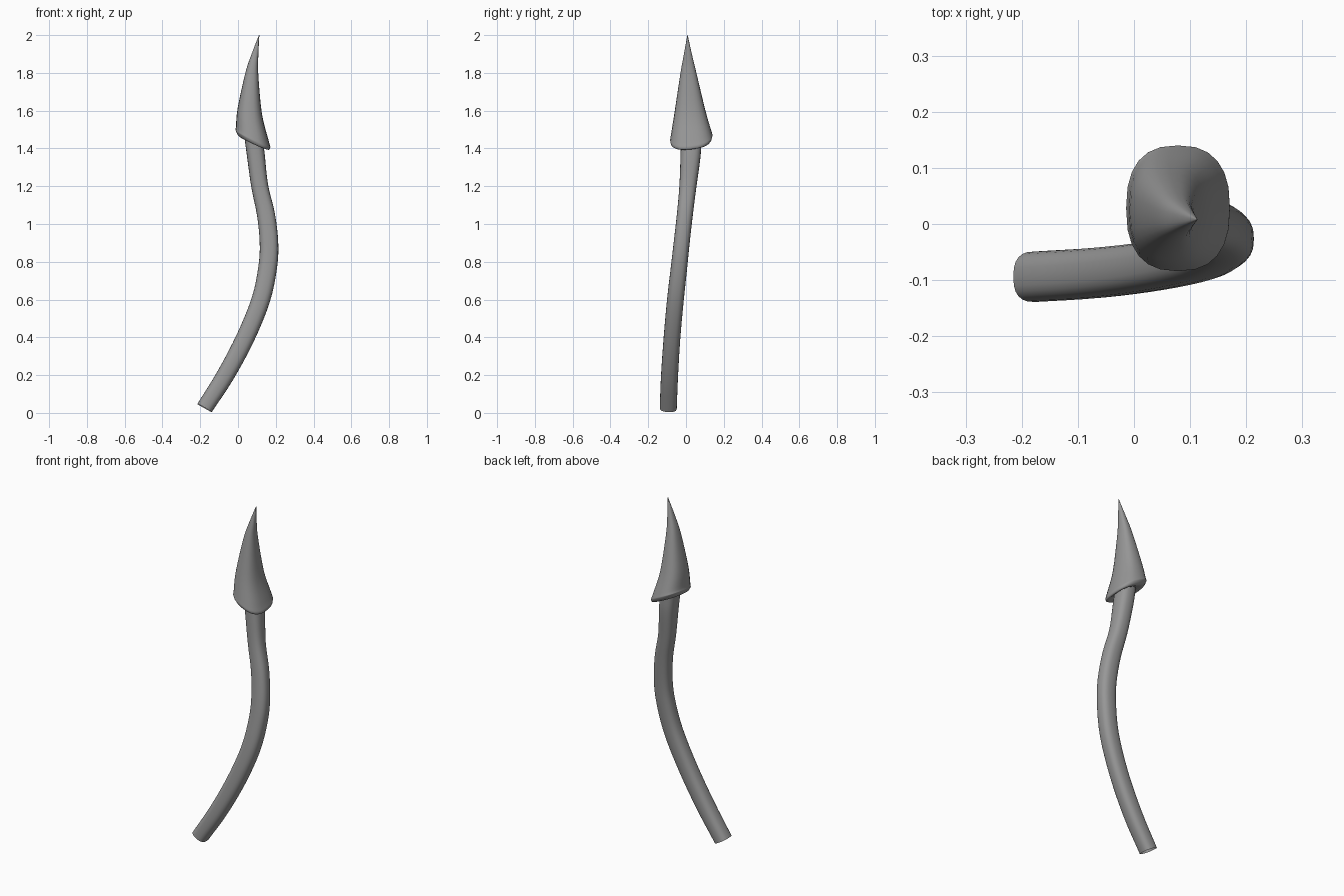
import bpy, bmesh, math
from mathutils import Vector

SIDES = 24

# dark grey finish
grey = bpy.data.materials.new("dark_grey")
grey.diffuse_color = (0.31, 0.31, 0.31, 1)


def smooth_rows(rows, steps):
    """Catmull-Rom interpolation of ring parameters."""
    vs = [Vector(r) for r in rows]
    vs = [2 * vs[0] - vs[1]] + vs + [2 * vs[-1] - vs[-2]]
    out = []
    for a, b, c, d in zip(vs, vs[1:], vs[2:], vs[3:]):
        for i in range(steps):
            t = i / steps
            out.append(0.5 * (2 * b + (c - a) * t + (2 * a - 5 * b + 4 * c - d) * t * t
                              + (3 * b - a - 3 * c + d) * t ** 3))
    return out + [vs[-2]]


def loft(name, rings, power):
    """Skin tilted, slightly squared rings: cx, cy, cz, rx, ry, slope x, slope y."""
    bm = bmesh.new()
    loops = []
    for cx, cy, cz, rx, ry, sx, sy in rings:
        loop = []
        for k in range(SIDES):
            a = math.tau * k / SIDES
            c, s = math.cos(a), math.sin(a)
            x = rx * math.copysign(abs(c) ** (2 / power), c)
            y = ry * math.copysign(abs(s) ** (2 / power), s)
            loop.append(bm.verts.new((cx + x, cy + y, cz + sx * x + sy * y)))
        loops.append(loop)
    for lo, hi in zip(loops, loops[1:]):
        for k in range(SIDES):
            n = (k + 1) % SIDES
            bm.faces.new((lo[k], lo[n], hi[n], hi[k]))
    mesh = bpy.data.meshes.new(name)
    bm.to_mesh(mesh)
    bm.free()
    mesh.materials.append(grey)
    ob = bpy.data.objects.new(name, mesh)
    bpy.context.collection.objects.link(ob)
    bpy.ops.object.select_all(action='DESELECT')
    ob.select_set(True)
    bpy.context.view_layer.objects.active = ob
    bpy.ops.object.shade_smooth_by_angle(angle=math.radians(50))
    return ob


# curved stem, open at the foot, rings square to the path
stem = [
    (-0.177, -0.094, 0.026, 0.038, 0.045, -0.57, -0.05),
    (-0.066, -0.087, 0.20, 0.041, 0.045, -0.56, -0.05),
    (0.040, -0.074, 0.40, 0.044, 0.044, -0.47, -0.08),
    (0.121, -0.056, 0.60, 0.047, 0.044, -0.30, -0.10),
    (0.157, -0.037, 0.77, 0.049, 0.043, -0.12, -0.11),
    (0.164, -0.023, 0.90, 0.049, 0.042, 0.02, -0.11),
    (0.148, -0.006, 1.05, 0.047, 0.042, 0.15, -0.10),
    (0.115, 0.010, 1.20, 0.044, 0.045, 0.18, -0.09),
    (0.095, 0.024, 1.36, 0.047, 0.053, 0.10, -0.05),
    (0.082, 0.027, 1.46, 0.048, 0.054, 0.0, 0.0),
]
loft("stem", smooth_rows(stem, 4), 2.6)

# pointed head with tilted rim and underside
head = [
    (0.083, 0.027, 1.445, 0.043, 0.050, -0.40, 0.10),
    (0.082, 0.027, 1.432, 0.078, 0.094, -0.46, 0.10),
    (0.079, 0.028, 1.452, 0.092, 0.111, -0.49, 0.12),
    (0.075, 0.027, 1.480, 0.086, 0.107, -0.40, 0.10),
    (0.062, 0.021, 1.600, 0.064, 0.081, -0.20, 0.05),
    (0.073, 0.013, 1.800, 0.034, 0.042, 0.0, 0.0),
    (0.090, 0.010, 1.900, 0.018, 0.021, 0.0, 0.0),
    (0.112, 0.008, 2.000, 0.001, 0.001, 0.0, 0.0),
]
loft("spear_head", smooth_rows(head, 4), 2.5)
